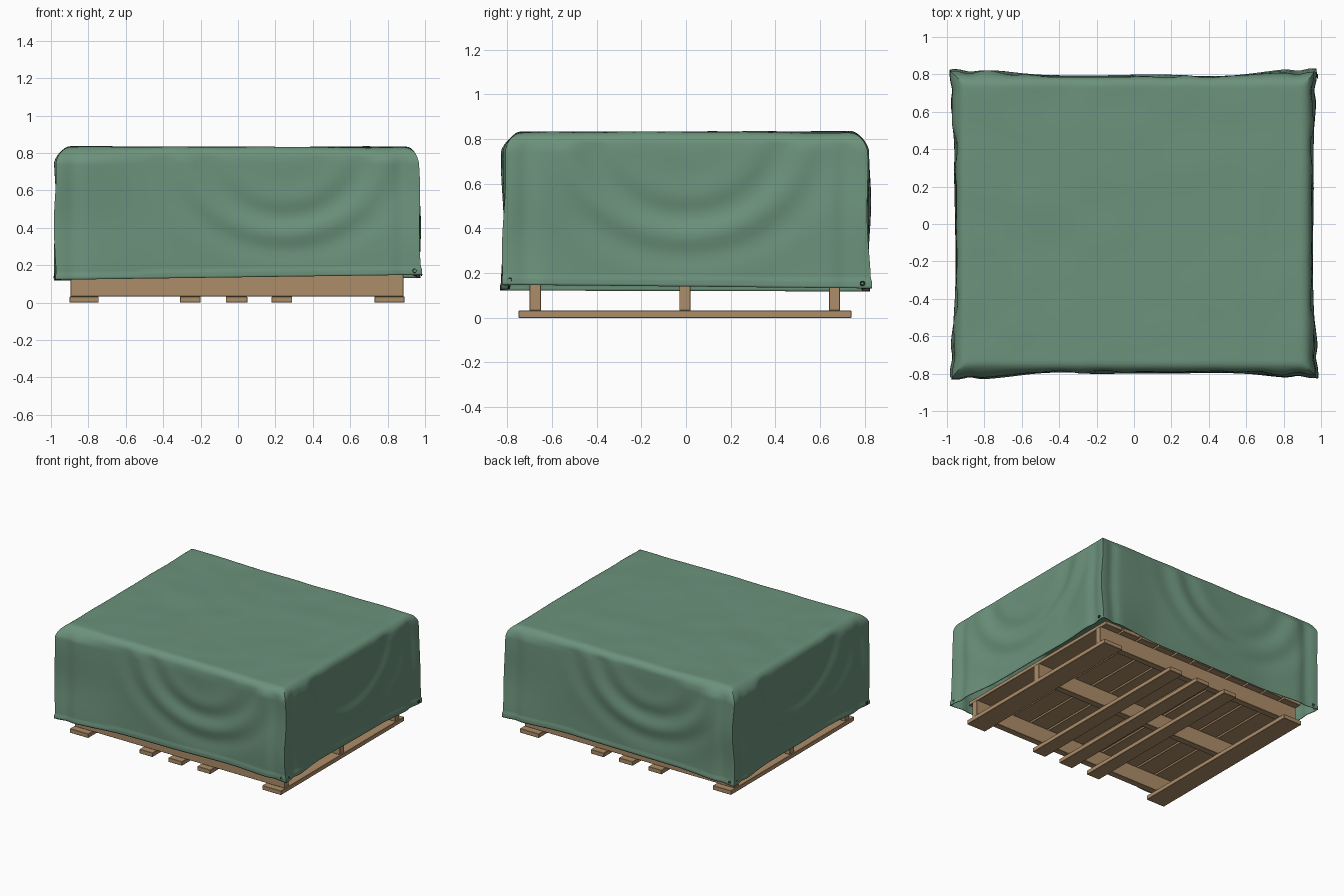
import bpy, bmesh, math
from mathutils import Vector, noise

if "Cube" in bpy.data.objects:
    bpy.data.objects.remove(bpy.data.objects["Cube"])


def material(name, rgb):
    m = bpy.data.materials.new(name)
    m.diffuse_color = (*rgb, 1)
    m.use_nodes = True
    m.node_tree.nodes["Principled BSDF"].inputs["Base Color"].default_value = m.diffuse_color
    return m


GREEN = material("green_canvas", (0.15, 0.29, 0.20))
WOOD = material("pallet_wood", (0.42, 0.27, 0.14))
DARK = material("eyelet_metal", (0.04, 0.06, 0.05))


def box(name, x0, x1, y0, y1, z0, z1):
    bpy.ops.mesh.primitive_cube_add(size=1, location=((x0 + x1) / 2, (y0 + y1) / 2, (z0 + z1) / 2))
    o = bpy.context.object
    o.name = name
    o.scale = (x1 - x0, y1 - y0, z1 - z0)
    bpy.ops.object.transform_apply(location=False, rotation=False, scale=True)
    b = o.modifiers.new("soft_edges", "BEVEL")
    b.width = 0.002
    o.data.materials.append(WOOD)
    return o


# Pallet: skids underneath, stringers, deck boards
for x0, x1 in [(-0.90, -0.745), (-0.31, -0.20), (-0.065, 0.05), (0.18, 0.29), (0.73, 0.89)]:
    box("skid_board", x0, x1, -0.75, 0.74, 0, 0.032)
for y in (-0.675, -0.005, 0.665):
    box("stringer", -0.895, 0.885, y - 0.025, y + 0.025, 0.032, 0.155)
pitch = 1.785 / 11
for i in range(11):
    x = -0.895 + i * pitch
    box("deck_board", x, x + pitch - 0.014, -0.75, 0.74, 0.155, 0.183)

# Draped cover: subdivided open box, reshaped vertex by vertex
HX, HY, TOP, R = 0.945, 0.785, 0.832, 0.05


def smooth(a, b, t):
    t = max(0.0, min(1.0, (t - a) / (b - a)))
    return t * t * (3 - 2 * t)


def hem_height(u, v):
    front = 0.135 + 0.013 * u
    back = 0.125 + 0.007 * u
    return front + (back - front) * (v + 1) / 2


def drape(s, t, s0):
    # Curved swags hanging from the top edge
    r = math.hypot(s - s0, t * 1.15)
    return 0.009 * math.sin(r * 2 * math.pi / 0.24) * math.exp(-((r - 0.5) / 0.2) ** 2)


def cover_point(u, v, w):
    dense = lambda a: 0.5 * a + 0.5 * math.sin(a * math.pi / 2)
    u, v = dense(u), dense(v)
    z0 = hem_height(u, v)
    x, y, z = u * HX, v * HY, z0 + (TOP - z0) * (w + 1) / 2
    su, sv = math.copysign(1, u), math.copysign(1, v)
    au, av = abs(u), abs(v)
    # rounded rim
    ex, ey = max(abs(x) - HX + R, 0), max(abs(y) - HY + R, 0)
    b = max(z - TOP + R, 0)
    a = max(ex, ey)
    if a > 0 and b > 0:
        k = R / math.hypot(a, b)
        x -= su * ex * (1 - k)
        y -= sv * ey * (1 - k)
        z = TOP - R + b * k
    t = TOP - z
    drop = smooth(0.0, 0.09, t)
    lean = drop * (0.6 + 0.4 * t / 0.7) if u > 0 else drop
    sway = 0.006 * math.sin(z * 11 + 2 * su + sv)
    # corners flare out into pinched ears
    x += su * lean * (0.034 + sway) * smooth(0.45, 1.0, av) * au ** 14
    y += sv * lean * (0.038 - sway) * smooth(0.45, 1.0, au) * av ** 14
    n = noise.noise(Vector((x * 2.2, y * 2.2, z * 2.2 + 5)))
    hem = 0.004 if z < z0 + 0.033 else 0
    if au > 0.9999:
        x += su * (drop * (1 - av ** 6) * (drape(y, t, 0.0) + 0.008 * n + 0.004)
                   - drop * 0.013 * math.exp(-((av - 0.9) / 0.05) ** 2) + hem)
    if av > 0.9999:
        y += sv * (drop * (1 - au ** 6) * (drape(x, t, -0.25 * sv) + 0.008 * n + 0.004)
                   - drop * 0.013 * math.exp(-((au - 0.92) / 0.04) ** 2) + hem)
    # gentle wrinkles on top
    z += (1 - drop) * (0.006 * n + 0.004 * noise.noise(Vector((x * 5, y * 5, 1))))
    return Vector((x, y, z))


bm = bmesh.new()
bmesh.ops.create_cube(bm, size=2)
bmesh.ops.subdivide_edges(bm, edges=bm.edges[:], cuts=63, use_grid_fill=True)
bottom = [f for f in bm.faces if all(v.co.z < -0.999 for v in f.verts)]
bmesh.ops.delete(bm, geom=bottom, context="FACES")
for v in bm.verts:
    v.co = cover_point(*v.co)
bmesh.ops.recalc_face_normals(bm, faces=bm.faces[:])
mesh = bpy.data.meshes.new("cover")
bm.to_mesh(mesh)
bm.free()
cover = bpy.data.objects.new("cover", mesh)
bpy.context.collection.objects.link(cover)
mesh.materials.append(GREEN)
sol = cover.modifiers.new("cloth_thickness", "SOLIDIFY")
sol.thickness = 0.005
sol.offset = -1
bpy.context.view_layer.objects.active = cover
cover.select_set(True)
bpy.ops.object.shade_smooth_by_angle(angle=math.radians(45))


# Eyelets at the hem corners, two per corner
def eyelet(loc, rot):
    bpy.ops.mesh.primitive_torus_add(major_radius=0.009, minor_radius=0.003, major_segments=16,
                                     minor_segments=6, location=loc, rotation=rot)
    o = bpy.context.object
    o.name = "eyelet"
    o.data.materials.append(DARK)


for su in (-1, 1):
    for sv in (-1, 1):
        z = hem_height(su, sv) + 0.022
        eyelet((su * 0.945, sv * 0.822, z), (math.pi / 2, 0, 0))
        eyelet((su * 0.981, sv * 0.79, z), (0, math.pi / 2, 0))
